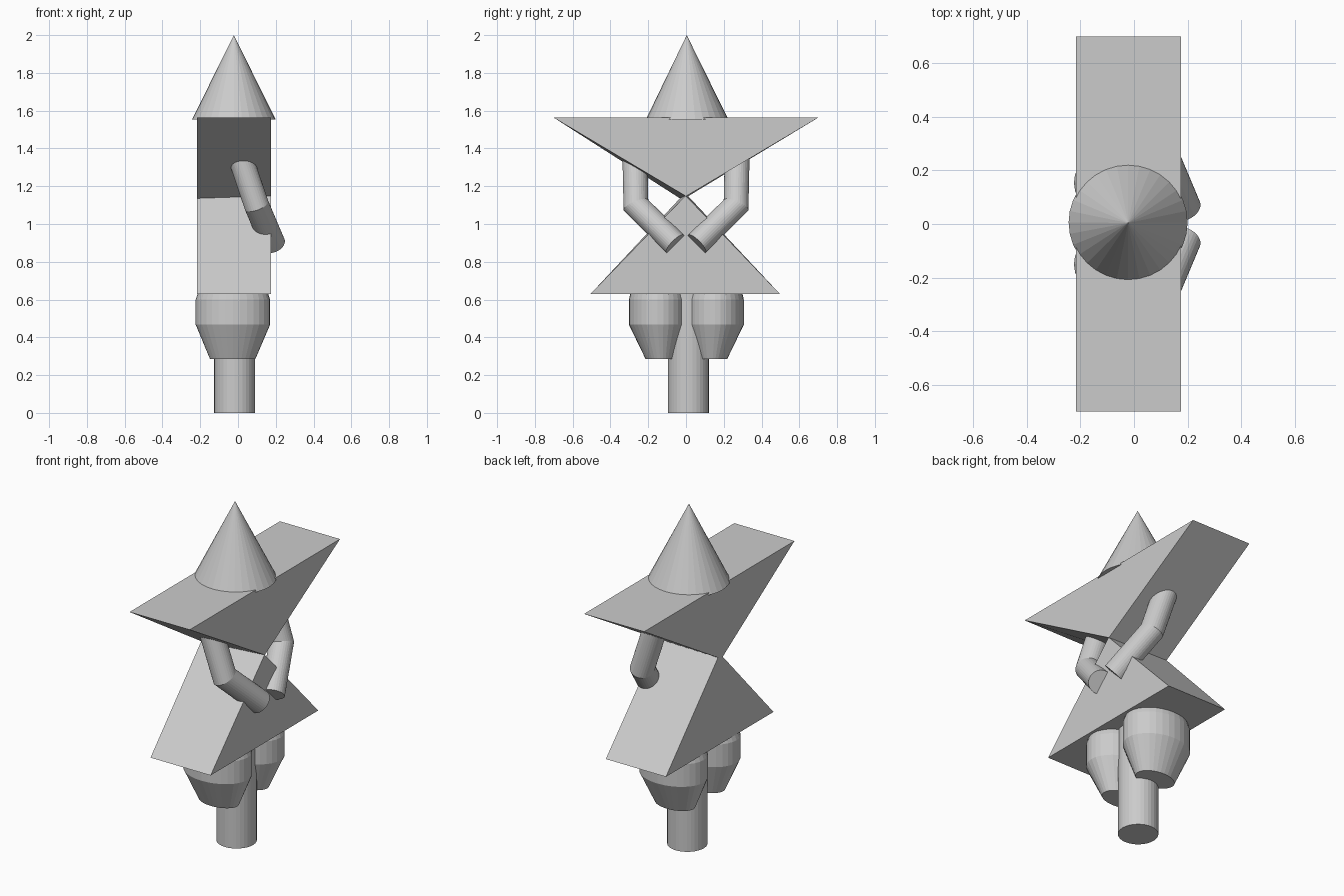
import bpy, bmesh, math
from mathutils import Vector

if "Cube" in bpy.data.objects:
    bpy.data.objects.remove(bpy.data.objects["Cube"])

SIDES = 32


def finish(name, verts, faces):
    mesh = bpy.data.meshes.new(name)
    mesh.from_pydata([tuple(v) for v in verts], [], faces)
    bm = bmesh.new()
    bm.from_mesh(mesh)
    bmesh.ops.recalc_face_normals(bm, faces=bm.faces)
    bm.to_mesh(mesh)
    bm.free()
    obj = bpy.data.objects.new(name, mesh)
    bpy.context.collection.objects.link(obj)
    return obj


def loft(name, rings):
    """Skin equal-sized rings and cap both ends."""
    n = len(rings[0])
    faces = [list(range(n)), [(len(rings) - 1) * n + i for i in range(n)]]
    for r in range(len(rings) - 1):
        for i in range(n):
            j = (i + 1) % n
            faces.append([r * n + i, r * n + j, (r + 1) * n + j, (r + 1) * n + i])
    return finish(name, [v for ring in rings for v in ring], faces)


def ellipse(x, y, z, rx, ry):
    return [Vector((x + rx * math.cos(2 * math.pi * i / SIDES),
                    y + ry * math.sin(2 * math.pi * i / SIDES), z)) for i in range(SIDES)]


def bent_tube(name, start, bend, end, radius):
    """Two-segment cylinder with a mitred joint."""
    a, b, c = Vector(start), Vector(bend), Vector(end)
    d1, d2 = (b - a).normalized(), (c - b).normalized()
    turn = d1.to_track_quat('Z', 'Y')
    miter = d1 + d2
    first = [a + turn @ v for v in ellipse(0, 0, 0, radius, radius)]
    mid = [p + d1 * ((b - p).dot(miter) / d1.dot(miter)) for p in first]
    last = [p + d2 * (c - p).dot(d2) for p in mid]
    return loft(name, [first, mid, last])


X0, X1 = -0.217, 0.175

# Pointed hat
hat = ellipse(-0.022, 0.006, 1.552, 0.222, 0.219) + [Vector((-0.022, 0.004, 2.0))]
finish("pointed_hat", hat, [list(range(SIDES))] +
       [[i, (i + 1) % SIDES, SIDES] for i in range(SIDES)])

# Inverted triangular chest, rear lower corner slightly off line
loft("chest", [
    [(X0, -0.70, 1.563), (X0, 0.70, 1.563), (X0, -0.02, 1.128)],
    [(X1, -0.70, 1.563), (X1, 0.70, 1.563), (X1, 0.0, 1.147)]])

# Triangular skirt
loft("skirt", [
    [(X0, -0.505, 0.63), (X0, 0.497, 0.63), (X0, -0.005, 1.165)],
    [(X1, -0.505, 0.63), (X1, 0.497, 0.63), (X1, -0.002, 1.15)]])

# Mirrored arms and tapered thighs
for side, label in ((-1, "left"), (1, "right")):
    bent_tube("arm_" + label, (-0.01, side * 0.272, 1.42),
              (0.098, side * 0.265, 1.10), (0.185, side * 0.058, 0.895), 0.066)
    y = side * 0.152 + 0.002
    loft("thigh_" + label, [
        ellipse(-0.028, side * 0.139 + 0.002, 0.285, 0.12, 0.077),
        ellipse(-0.027, y, 0.467, 0.197, 0.152),
        ellipse(-0.027, y, 0.60, 0.197, 0.152),
        ellipse(-0.027, y, 0.635, 0.185, 0.144)])

# Central post
loft("post", [ellipse(-0.018, 0.013, z, 0.108, 0.108) for z in (0, 0.63)])
